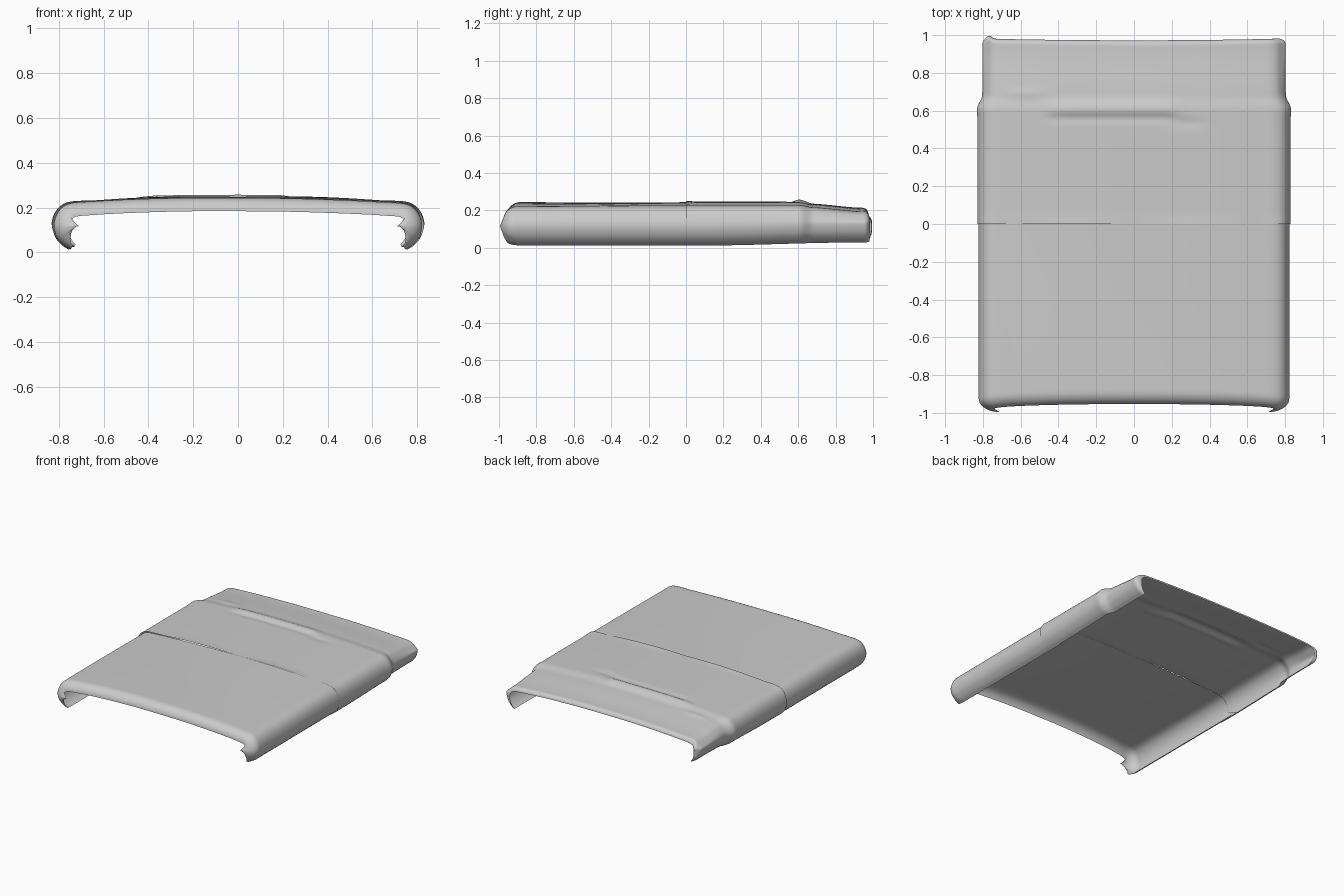
import bpy
import bmesh
from math import sin, cos, pi, exp
from mathutils import Vector

cube = bpy.data.objects.get("Cube")
if cube:
    bpy.data.objects.remove(cube, do_unlink=True)

fabric = bpy.data.materials.new("soft grey fabric")
fabric.use_nodes = True
GREY = (0.6, 0.6, 0.6, 1)
fabric.diffuse_color = GREY
fabric.node_tree.nodes["Principled BSDF"].inputs["Base Color"].default_value = GREY

# Half cross-section: x, z, reach of front end, reach of back end, lip depth
HALF = [
    (0.00, 0.243, 0.953, 0.972, 0.06),
    (0.22, 0.242, 0.954, 0.973, 0.06),
    (0.45, 0.236, 0.958, 0.975, 0.06),
    (0.64, 0.227, 0.965, 0.978, 0.06),
    (0.75, 0.218, 0.975, 0.980, 0.065),
    (0.80, 0.185, 0.985, 0.982, 0.09),
    (0.822, 0.125, 0.995, 0.983, 0.11),
    (0.81, 0.07, 0.99, 0.983, 0.09),
    (0.78, 0.032, 0.97, 0.982, 0.05),
    (0.748, 0.012, 0.95, 0.980, 0.02),
]


def spline(points, steps):
    """Catmull-Rom curve through the points."""
    pts = [Vector(p) for p in points]
    out = []
    for i in range(len(pts) - 1):
        a, b, c, d = (pts[max(0, min(len(pts) - 1, i + k))] for k in (-1, 0, 1, 2))
        for s in range(steps):
            t = s / steps
            out.append(b + (c - a) * (t / 2)
                       + (a * 2 - b * 5 + c * 4 - d) * (t * t / 2)
                       + (b * 3 - a - c * 3 + d) * (t ** 3 / 2))
    return out + [pts[-1]]


def smooth(a, b, v):
    t = max(0, min(1, (v - a) / (b - a)))
    return t * t * (3 - 2 * t)


def bump(v, centre, width):
    return exp(-((v - centre) / width) ** 2)


# Full section from left to right hem, with inward normals
half = spline(HALF, 6)
section = [Vector((-p[0], *p[1:])) for p in reversed(half[1:])] + half
normals = []
for i in range(len(section)):
    t = section[min(i + 1, len(section) - 1)] - section[max(i - 1, 0)]
    normals.append(Vector((t[1], -t[0])).normalized())


def front_folds(x, y, z):
    # gentle unevenness plus the drooping corner tip
    z += 0.002 * sin(3 * x + 4 * y) * smooth(0.1, 0.2, z)
    y -= 0.008 * bump(x, 0.745, 0.025) * smooth(-0.9, -0.97, y) * smooth(0.12, 0.05, z)
    return x, y, z


def back_folds(x, y, z):
    top = smooth(0.1, 0.2, z)
    # fold over the pillows: narrower and lower behind it
    drop = smooth(0.60, 0.68, y)
    x *= 1.008 + 0.006 * bump(y, 0.63, 0.05) - 0.032 * drop
    z += top * (0.005 - 0.012 * drop - 0.022 * smooth(0.65, 0.95, y))
    z += (1 - top) * 0.016 * smooth(0.1, 0.9, y)
    # long crease with short wrinkles beside it
    span = smooth(-0.5, -0.38, x) * smooth(0.26, 0.18, x)
    z += top * span * (0.010 * bump(y, 0.61, 0.04) - 0.007 * bump(y, 0.56, 0.02))
    z += top * 0.007 * bump(x, -0.57, 0.09) * bump(y, 0.69, 0.025)
    z -= top * 0.007 * bump(x, 0.28, 0.07) * bump(y, 0.535, 0.025)
    # scalloped hem at the seam
    z += top * 0.004 * abs(sin(5 * x)) * bump(y, 0, 0.03)
    # pointed corner tip
    y += 0.014 * bump(x, -0.77, 0.02) * smooth(0.9, 0.97, y)
    return x, y, z


def cover(name, sign, start, reach, lip, radius, folds):
    """Draped sheet running from the seam to a rounded, tucked end."""
    bm = bmesh.new()
    rows, straight, turn = [], 64, 10
    for j in range(straight + turn + 1):
        row = []
        for p, n in zip(section, normals):
            end, begin = p[reach], start(p)
            if j <= straight:
                y = begin + (end - radius - begin) * j / straight
                inset = 0
            else:
                a = (j - straight) / turn * pi / 2
                y = end - radius * (1 - sin(a))
                inset = p[4] * lip * (1 - cos(a))
            x, z = p[0] + n.x * inset, p[1] + n.y * inset
            row.append(bm.verts.new(folds(x, sign * y, z)))
        rows.append(row)
    for r0, r1 in zip(rows, rows[1:]):
        for i in range(len(section) - 1):
            quad = (r0[i], r0[i + 1], r1[i + 1], r1[i])
            bm.faces.new(quad if sign < 0 else quad[::-1])
    bm.normal_update()
    if rows[3][len(section) // 2].normal.z < 0:
        bmesh.ops.reverse_faces(bm, faces=bm.faces[:])
    mesh = bpy.data.meshes.new(name)
    bm.to_mesh(mesh)
    bm.free()
    mesh.materials.append(fabric)
    obj = bpy.data.objects.new(name, mesh)
    bpy.context.collection.objects.link(obj)
    bpy.ops.object.select_all(action='DESELECT')
    obj.select_set(True)
    bpy.context.view_layer.objects.active = obj
    bpy.ops.object.shade_smooth_by_angle()
    return obj


# Front half tucks slightly beneath the back half, more so down the sides
cover("front_blanket", -1, lambda p: -0.01 - 0.11 * smooth(0.12, 0.05, p[1]),
      2, 1.0, 0.07, front_folds)
cover("back_blanket", 1, lambda p: 0.0, 3, 0.45, 0.03, back_folds)
